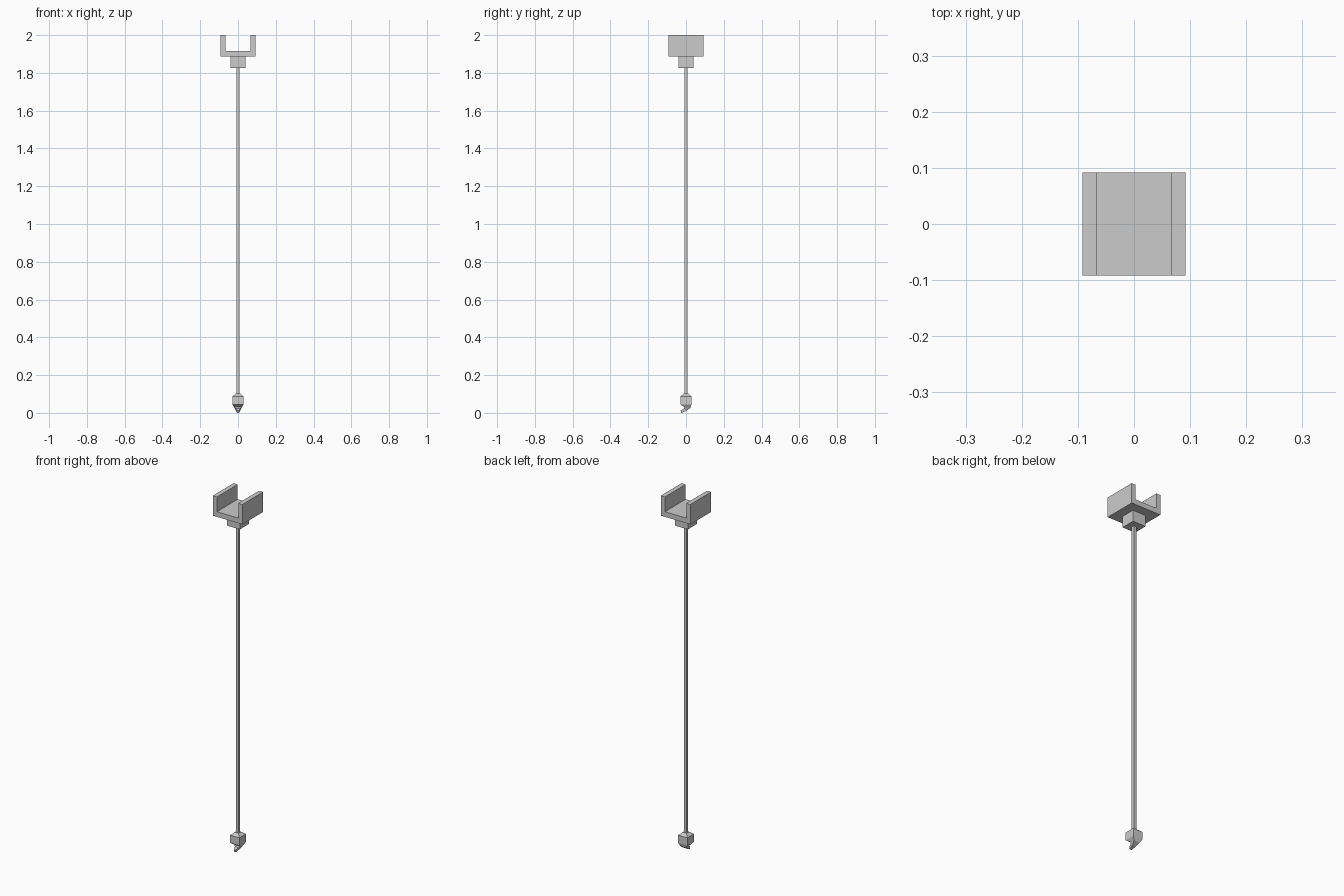
import bpy, bmesh

if "Cube" in bpy.data.objects:
    bpy.data.objects.remove(bpy.data.objects["Cube"])


def mesh_object(name, bm):
    bmesh.ops.recalc_face_normals(bm, faces=bm.faces)
    me = bpy.data.meshes.new(name)
    bm.to_mesh(me)
    bm.free()
    ob = bpy.data.objects.new(name, me)
    bpy.context.collection.objects.link(ob)
    return ob


def extrude_y(name, profile, y0, y1):
    bm = bmesh.new()
    face = bm.faces.new([bm.verts.new((x, y0, z)) for x, z in profile])
    out = bmesh.ops.extrude_face_region(bm, geom=[face])
    for v in out["geom"]:
        if isinstance(v, bmesh.types.BMVert):
            v.co.y = y1
    return mesh_object(name, bm)


def box(name, half, z0, z1):
    return extrude_y(name, [(-half, z0), (half, z0), (half, z1), (-half, z1)], -half, half)


def loft(name, sections):
    # each section: half width, front (y, z), back (y, z)
    bm = bmesh.new()
    rings = [[bm.verts.new(c) for c in ((-w, *f), (w, *f), (w, *b), (-w, *b))]
             for w, f, b in sections]
    for lo, hi in zip(rings, rings[1:]):
        for i in range(4):
            j = (i + 1) % 4
            bm.faces.new((lo[i], lo[j], hi[j], hi[i]))
    bm.faces.new(rings[0])
    bm.faces.new(rings[-1])
    return mesh_object(name, bm)


# U-shaped cradle, open towards front and back
half = [(0, 1.888), (0.092, 1.888), (0.092, 2.0), (0.066, 2.0), (0.066, 1.917)]
extrude_y("cradle", half + [(-x, z) for x, z in reversed(half) if x], -0.092, 0.092)

# Socket under the cradle and long square shaft
box("socket", 0.04, 1.826, 1.888)
box("shaft", 0.008, 0.095, 1.83)

# Foot block tapering into a hooked tip that points forward
loft("hooked_foot", [
    (0.012, (-0.012, 0.102), (0.012, 0.102)),
    (0.029, (-0.029, 0.088), (0.029, 0.088)),
    (0.029, (-0.029, 0.044), (0.029, 0.044)),
    (0.018, (-0.008, 0.030), (0.022, 0.025)),
    (0.011, (-0.012, 0.022), (0.002, 0.011)),
    (0.006, (-0.029, 0.013), (-0.025, 0.0)),
])
